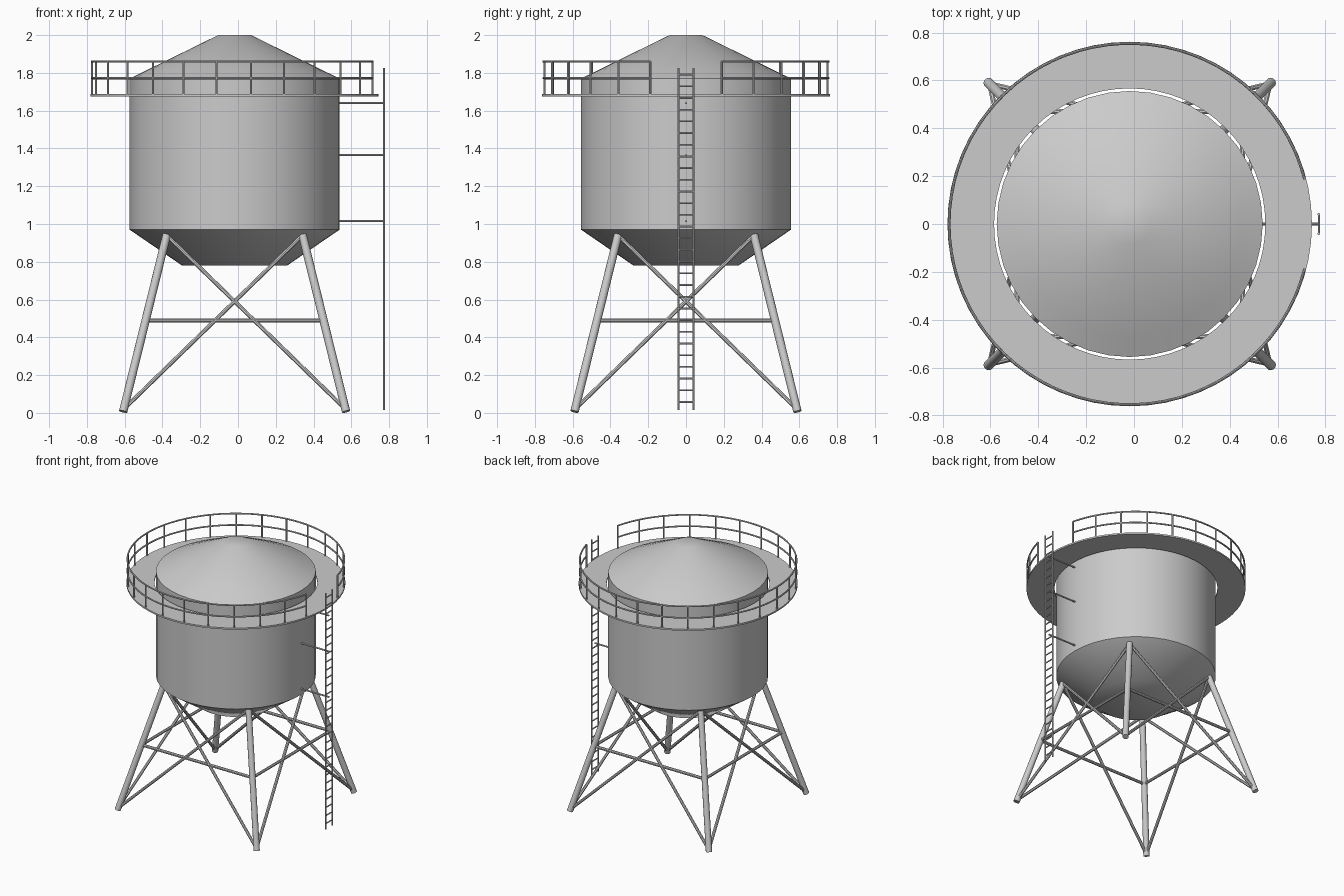
import bpy, math
from mathutils import Vector

if "Cube" in bpy.data.objects:
    bpy.data.objects.remove(bpy.data.objects["Cube"])

CX = -0.018   # tank axis


def finish(name, verts, faces):
    me = bpy.data.meshes.new(name)
    me.from_pydata(verts, [], faces)
    ob = bpy.data.objects.new(name, me)
    bpy.context.collection.objects.link(ob)
    bpy.ops.object.select_all(action='DESELECT')
    ob.select_set(True)
    bpy.context.view_layer.objects.active = ob
    bpy.ops.object.shade_smooth_by_angle(angle=math.radians(35))
    return ob


def lathe(name, profile, n, closed=False):
    """Spin (radius, z) points around the tank axis; open profiles get caps."""
    verts = [(CX + r * math.cos(2 * math.pi * i / n), r * math.sin(2 * math.pi * i / n), z)
             for r, z in profile for i in range(n)]
    k = len(profile)
    faces = []
    for j in range(k if closed else k - 1):
        a, b = j * n, (j + 1) % k * n
        faces += [(a + i, a + (i + 1) % n, b + (i + 1) % n, b + i) for i in range(n)]
    if not closed:
        faces += [tuple(reversed(range(n))), tuple(range((k - 1) * n, k * n))]
    return finish(name, verts, faces)


def rods(name, segments, radius, n=8):
    """Capped cylinders between point pairs, joined in one object."""
    verts, faces = [], []
    for p, q in segments:
        p, q = Vector(p), Vector(q)
        rot = (q - p).to_track_quat('Z', 'Y')
        o = len(verts)
        for c in (p, q):
            for i in range(n):
                a = 2 * math.pi * (i + 0.5) / n
                verts.append(c + rot @ Vector((radius * math.cos(a), radius * math.sin(a), 0)))
        faces += [(o + i, o + (i + 1) % n, o + n + (i + 1) % n, o + n + i) for i in range(n)]
        faces += [tuple(o + i for i in reversed(range(n))), tuple(o + n + i for i in range(n))]
    return finish(name, verts, faces)


# Tank: tapered floor, straight wall, conical roof
lathe("tank", [(0.278, 0.78), (0.556, 0.97), (0.556, 1.77), (0.47, 1.812), (0.087, 2.0)], 40)

# Walkway ring around the tank
lathe("walkway", [(0.567, 1.676), (0.762, 1.676), (0.762, 1.688), (0.567, 1.688)], 64, closed=True)

# Railing with an opening at the ladder
START, POSTS, R_RAIL = math.radians(14.5), 25, 0.755


def on_rail(t, z):
    a = START + (2 * math.pi - 2 * START) * t
    return (CX + R_RAIL * math.cos(a), R_RAIL * math.sin(a), z)


rods("railing_posts", [(on_rail(i / (POSTS - 1), 1.685), on_rail(i / (POSTS - 1), 1.86))
                       for i in range(POSTS)], 0.006)
for label, z in (("top_rail", 1.86), ("middle_rail", 1.772)):
    steps, n = 72, 8
    verts, faces = [], []
    for s in range(steps + 1):
        x, y, _ = on_rail(s / steps, z)
        d = Vector((x - CX, y, 0)).normalized()
        for i in range(n):
            a = 2 * math.pi * i / n
            verts.append(Vector((x, y, z)) + d * 0.006 * math.cos(a) + Vector((0, 0, 0.006 * math.sin(a))))
    for s in range(steps):
        faces += [(s * n + i, (s + 1) * n + i, (s + 1) * n + (i + 1) % n, s * n + (i + 1) % n)
                  for i in range(n)]
    faces += [tuple(range(n)), tuple(reversed(range(steps * n, steps * n + n)))]
    finish(label, verts, faces)

# Splayed legs
corners = [(-1, -1), (1, -1), (1, 1), (-1, 1)]


def leg_point(c, z):
    h = 0.59 - 0.23 * (z - 0.007) / 0.933
    return (CX + c[0] * h, c[1] * h, z)


rods("legs", [(leg_point(c, 0.007), leg_point(c, 0.942)) for c in corners], 0.022, 12)

# Horizontal struts and crossed braces on each side
sides = [(corners[i], corners[(i + 1) % 4]) for i in range(4)]
rods("struts", [(leg_point(a, 0.49), leg_point(b, 0.49)) for a, b in sides], 0.011)
rods("cross_braces", [s for a, b in sides for s in
                      ((leg_point(a, 0.02), leg_point(b, 0.94)),
                       (leg_point(b, 0.02), leg_point(a, 0.94)))], 0.011)

# Ladder with rungs and wall brackets
LX = 0.773
rods("ladder_rails", [((LX, y, 0.015), (LX, y, 1.825)) for y in (-0.04, 0.04)], 0.006)
rods("ladder_rungs", [((LX, -0.04, 0.058 + i * 0.0619), (LX, 0.04, 0.058 + i * 0.0619))
                      for i in range(29)], 0.005)
rods("ladder_brackets", [((0.53, 0, z), (LX, 0, z)) for z in (1.015, 1.365, 1.64)], 0.006)
